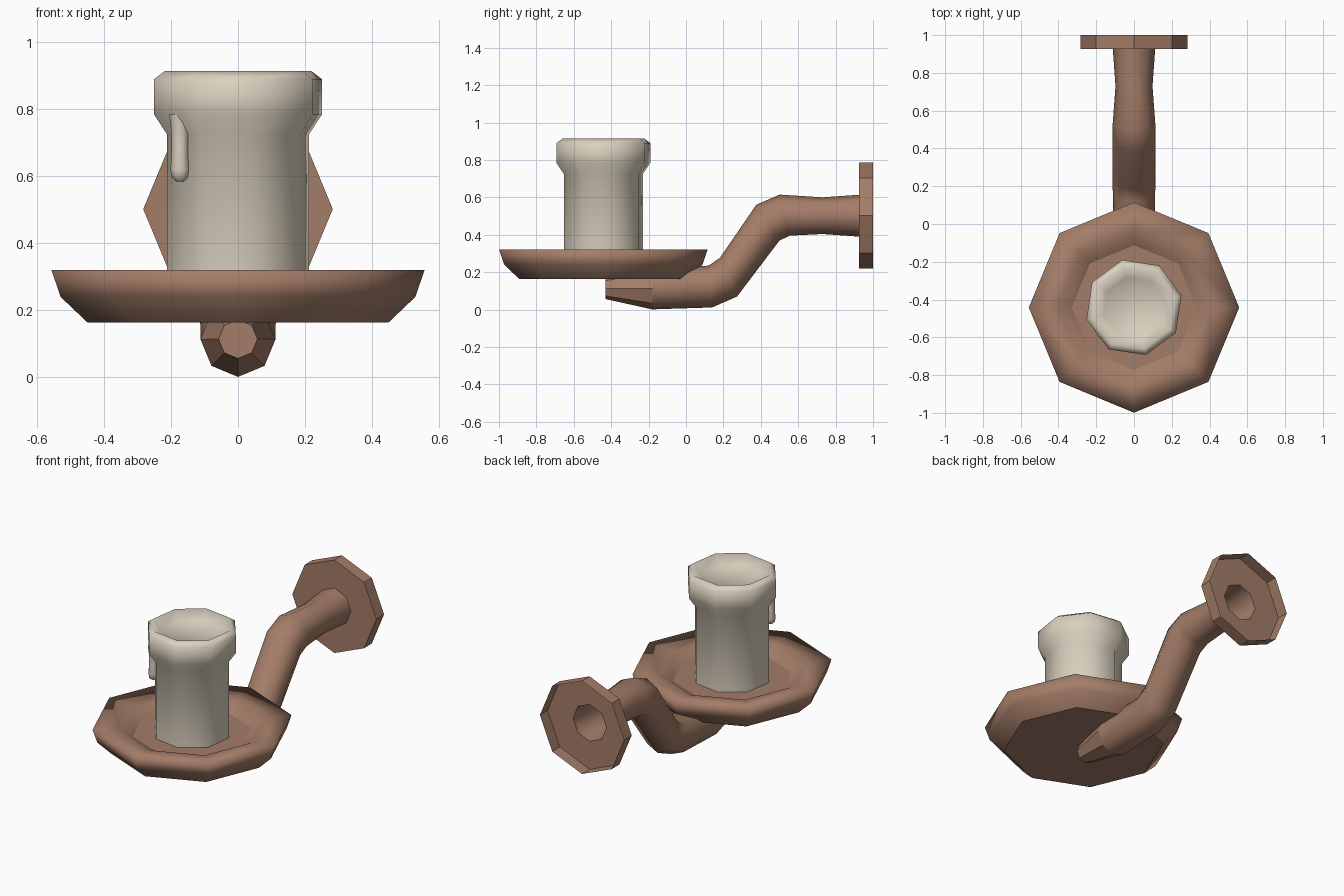
import bpy, bmesh, math
from mathutils import Vector

if "Cube" in bpy.data.objects:
    bpy.data.objects.remove(bpy.data.objects["Cube"])

N = 8  # everything is built from octagonal sections


def material(name, rgb):
    m = bpy.data.materials.new(name)
    m.diffuse_color = (*rgb, 1)
    m.use_nodes = True
    m.node_tree.nodes["Principled BSDF"].inputs["Base Color"].default_value = m.diffuse_color
    return m


copper = material("copper brown", (0.37, 0.205, 0.138))
wax = material("cream wax", (0.70, 0.63, 0.515))


def ring(center, u, v, r, turn=0.0, n=N):
    """n points around center in the plane of u and v."""
    return [Vector(center) + r * (math.cos(a) * Vector(u) + math.sin(a) * Vector(v))
            for a in (math.radians(turn) + 2 * math.pi * i / n for i in range(n))]


def loft(name, rings, mat, cap_start=True, cap_end=True, flat=(), smooth_end=False):
    """Skin a list of rings; segments listed in flat stay faceted."""
    bm = bmesh.new()
    vs = [[bm.verts.new(p) for p in r] for r in rings]
    n = len(vs[0])
    for s, (a, b) in enumerate(zip(vs, vs[1:])):
        for i in range(n):
            j = (i + 1) % n
            f = bm.faces.new((a[i], a[j], b[j], b[i]))
            f.smooth = s not in flat
    if cap_start:
        bm.faces.new(vs[0][::-1])
    if cap_end:
        bm.faces.new(vs[-1]).smooth = smooth_end
    bmesh.ops.recalc_face_normals(bm, faces=bm.faces)
    me = bpy.data.meshes.new(name)
    bm.to_mesh(me)
    bm.free()
    me.materials.append(mat)
    ob = bpy.data.objects.new(name, me)
    bpy.context.collection.objects.link(ob)
    return ob


X, Y, Z = (1, 0, 0), (0, 1, 0), (0, 0, 1)
CY = -0.442  # centre of dish and candle


def lathe(name, profile, mat, x=0, y=CY, turn=0, **kw):
    return loft(name, [ring((x, y, z), X, Y, r, turn) for r, z in profile], mat, **kw)


# drip dish: flat underside, flared wall, broad rim, sunken flat floor
lathe("drip_dish", [(0.45, 0.164), (0.53, 0.24), (0.557, 0.32),
                    (0.40, 0.303), (0.33, 0.261)], copper)

# candle: straight body, thick collar, shallow melted bowl on top
lathe("candle", [(0.218, 0.255), (0.218, 0.725), (0.259, 0.785), (0.259, 0.89),
                 (0.224, 0.915), (0.165, 0.868)], wax, turn=14, smooth_end=True)

# wax drip running from the collar down the front left side of the candle
ang = math.radians(215.5)
lathe("wax_drip", [(0.012, 0.585), (0.026, 0.597), (0.030, 0.62), (0.026, 0.68),
                   (0.028, 0.74), (0.034, 0.785)], wax,
      x=0.212 * math.cos(ang), y=CY + 0.212 * math.sin(ang), turn=14)

# bent arm: y, z, radius, tilt in degrees; tapered tip, open at the wall
path = [(-0.43, 0.114, 0.058, 0), (-0.18, 0.113, 0.112, 0), (0.13, 0.123, 0.112, 5),
        (0.227, 0.173, 0.113, 24), (0.438, 0.465, 0.114, 33), (0.528, 0.505, 0.113, 14),
        (0.73, 0.502, 0.098, 0), (0.926, 0.502, 0.112, 0)]
rings = []
for y, z, r, tilt in path:
    t = math.radians(tilt)
    rings.append(ring((0, y, z), X, (0, -math.sin(t), math.cos(t)), r))
loft("arm", rings, copper, cap_end=False, flat={0})

# wall plate: octagonal shell, open at the back, with a hole into the hollow arm
plate = loft("wall_plate", [ring((0, y, 0.502), X, Z, r) for r, y in
                            ((0.112, 0.926), (0.283, 0.926), (0.283, 1.0))],
             copper, False, False, flat={0, 1})
if plate.data.polygons[0].normal.y > 0:  # front face looks into the room
    plate.data.flip_normals()
